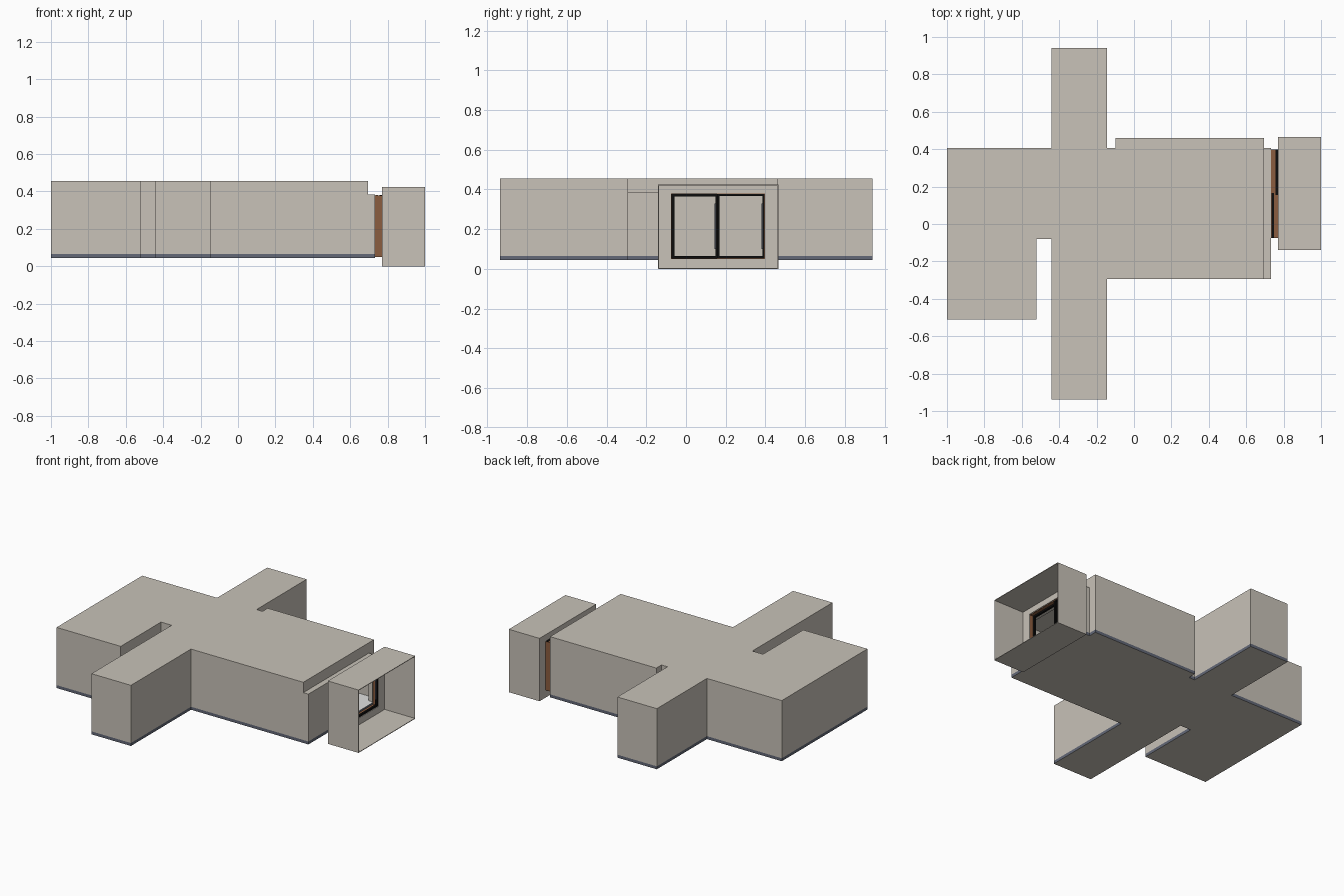
import bpy, bmesh

if "Cube" in bpy.data.objects:
    bpy.data.objects.remove(bpy.data.objects["Cube"])

def material(name, rgb):
    m = bpy.data.materials.new(name)
    m.diffuse_color = (*rgb, 1)
    m.use_nodes = True
    m.node_tree.nodes["Principled BSDF"].inputs["Base Color"].default_value = m.diffuse_color
    return m

BEIGE = material("warm beige", (0.58, 0.54, 0.48))
SLATE = material("slate blue grey", (0.125, 0.14, 0.185))
BROWN = material("brown wood", (0.26, 0.11, 0.05))
BLACK = material("black metal", (0.004, 0.004, 0.004))
FLOOR = material("pale floor", (0.75, 0.75, 0.74))
T = 0.004  # sheet thickness

def finish(name, bm, mats):
    me = bpy.data.meshes.new(name)
    bm.to_mesh(me)
    bm.free()
    for m in mats:
        me.materials.append(m)
    ob = bpy.data.objects.new(name, me)
    bpy.context.collection.objects.link(ob)
    return ob

def add_box(bm, x0, x1, y0, y1, z0, z1):
    vs = bmesh.ops.create_cube(bm, size=1)["verts"]
    for v in vs:
        v.co.x = x1 if v.co.x > 0 else x0
        v.co.y = y1 if v.co.y > 0 else y0
        v.co.z = z1 if v.co.z > 0 else z0

def boxes(name, mat, *dims):
    bm = bmesh.new()
    for d in dims:
        add_box(bm, *d)
    return finish(name, bm, [mat])

def ring(x0, x1, outer, inner):
    """Four boxes around a rectangular opening; rectangles are y0, y1, z0, z1."""
    a0, a1, b0, b1 = outer
    c0, c1, d0, d1 = inner
    return [(x0, x1, a0, c0, b0, b1), (x0, x1, c1, a1, b0, b1),
            (x0, x1, c0, c1, b0, d0), (x0, x1, c0, c1, d1, b1)]

def prism(bm, pts, z0, z1, bottom=True):
    lo = [bm.verts.new((x, y, z0)) for x, y in pts]
    hi = [bm.verts.new((x, y, z1)) for x, y in pts]
    n = len(pts)
    for i in range(n):
        j = (i + 1) % n
        bm.faces.new((lo[i], lo[j], hi[j], hi[i]))
    bm.faces.new(hi)
    if bottom:
        bm.faces.new(lo[::-1])

# Plan outlines, counter-clockwise; the slab also runs under the porch
WEST = [(-0.1, 0.46), (-0.1, 0.405), (-0.145, 0.405), (-0.145, 0.94),
        (-0.44, 0.94), (-0.44, 0.405), (-1, 0.405), (-1, -0.51),
        (-0.52, -0.51), (-0.52, -0.08), (-0.44, -0.08), (-0.44, -0.937),
        (-0.145, -0.937), (-0.145, -0.295)]
BODY = [(0.695, -0.295), (0.695, 0.46)] + WEST
SLAB = [(0.733, -0.295), (0.733, 0.405), (0.695, 0.405), (0.695, 0.46)] + WEST

# Hollow walls and roof, open towards the porch
bm = bmesh.new()
prism(bm, BODY, 0.065, 0.455, bottom=False)
bm.normal_update()
gap = [f for f in bm.faces if f.normal.x > 0.9 and f.calc_center_median().x > 0.69]
bmesh.ops.delete(bm, geom=gap, context="FACES")
shell = finish("walls_and_roof", bm, [BEIGE])
mod = shell.modifiers.new("thickness", "SOLIDIFY")
mod.thickness = T
mod.offset = -1
mod.use_even_offset = True

# Floor slab: slate rim, beige underside, pale top
bm = bmesh.new()
prism(bm, SLAB, 0.045, 0.065)
bm.normal_update()
for f in bm.faces:
    f.material_index = 1 if f.normal.z < -0.5 else 2 if f.normal.z > 0.5 else 0
finish("floor_slab", bm, [SLATE, BEIGE, FLOOR])

# Wall above and beside the porch
boxes("porch_header", BEIGE,
      (0.695 - T, 0.695, -0.295, 0.46, 0.385, 0.455),
      (0.695 - T, 0.695, 0.405, 0.46, 0.065, 0.385))

# Porch: low roof, side walls and front wall with the doorway
DOORWAY = (-0.068, 0.392, 0.065, 0.372)
boxes("porch_walls", BEIGE,
      (0.695, 0.733, -0.295, 0.405, 0.385 - T, 0.385),
      (0.695, 0.733, -0.295, -0.295 + T, 0.065, 0.385),
      (0.695, 0.733, 0.405 - T, 0.405, 0.065, 0.385),
      *ring(0.733 - T, 0.733, (-0.295, 0.405, 0.05, 0.385), DOORWAY))

# Brown door lining
boxes("door_lining", BROWN,
      *ring(0.733, 0.77, (-0.076, 0.399, 0.05, 0.379), (-0.073, 0.396, 0.053, 0.376)))

# Two staggered sliding door leaves with slim handles
for side, x0, y0, y1, bar in (("left", 0.734, -0.075, 0.165, 0.017),
                              ("right", 0.756, 0.155, 0.398, 0.013)):
    boxes(side + "_door_leaf", BLACK,
          *ring(x0, x0 + 0.014, (y0, y1, 0.049, 0.381),
                (y0 + bar, y1 - bar, 0.049 + bar, 0.381 - bar)))
    hy = y1 - bar
    boxes(side + "_door_handle", SLATE, (x0 + 0.002, x0 + 0.012, hy - 0.005, hy, 0.1, 0.33))

# Open-fronted surround: back panel with opening, four thin sides
OUT = (-0.14, 0.465, 0, 0.425)
IN = (OUT[0] + T, OUT[1] - T, OUT[2] + T, OUT[3] - T)
boxes("entrance_surround", BEIGE,
      *ring(0.77, 1.0, OUT, IN),
      *ring(0.77, 0.77 + T, IN, (-0.075, 0.398, 0.05, 0.38)))
